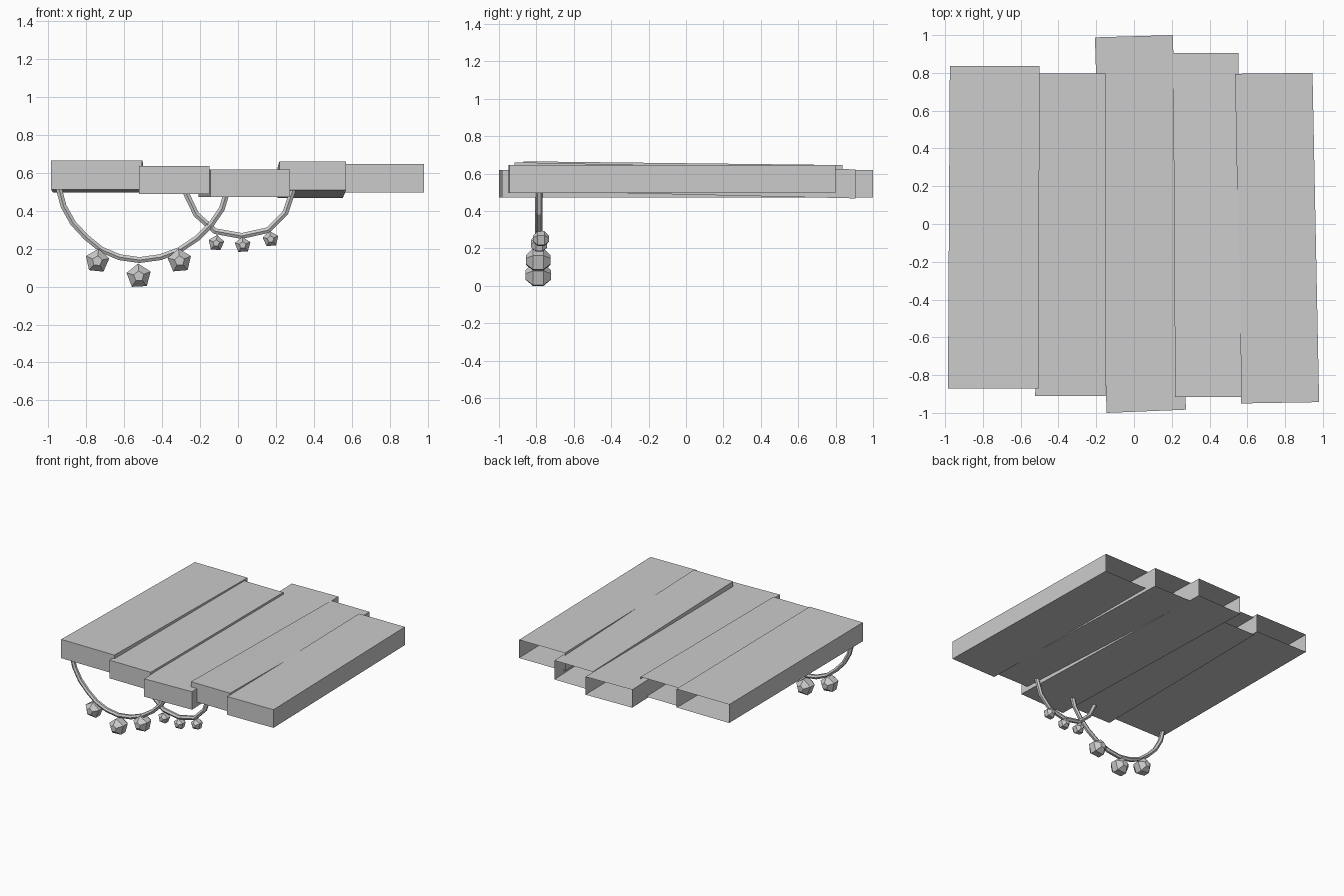
import bpy, bmesh, math
from mathutils import Vector

if "Cube" in bpy.data.objects:
    bpy.data.objects.remove(bpy.data.objects["Cube"])


def make_object(name, verts, faces):
    mesh = bpy.data.meshes.new(name)
    bm = bmesh.new()
    vs = [bm.verts.new(v) for v in verts]
    for f in faces:
        bm.faces.new([vs[i] for i in f])
    bm.normal_update()
    bm.to_mesh(mesh)
    bm.free()
    ob = bpy.data.objects.new(name, mesh)
    bpy.context.collection.objects.link(ob)
    return ob


def plank(name, front, back):
    """Box with an open rear end; each end is (x0, y0, x1, y1, z_bottom, z_top)."""
    verts = []
    for x0, y0, x1, y1, zb, zt in (front, back):
        verts += [(x0, y0, zb), (x1, y1, zb), (x1, y1, zt), (x0, y0, zt)]
    faces = [(0, 1, 2, 3), (4, 5, 1, 0), (5, 6, 2, 1), (6, 7, 3, 2), (7, 4, 0, 3)]
    return make_object(name, verts, faces)


def rope(name, path, y, radius, sides=6):
    """Open tube swept along a path of (x, z) points."""
    pts = [Vector((x, y, z)) for x, z in path]
    verts, faces = [], []
    for i, p in enumerate(pts):
        t = (pts[min(i + 1, len(pts) - 1)] - pts[max(i - 1, 0)]).normalized()
        side = Vector((0, 1, 0))
        up = side.cross(t)
        for k in range(sides):
            a = math.tau * k / sides
            verts.append(p + radius * (math.cos(a) * side + math.sin(a) * up))
    for i in range(len(pts) - 1):
        for k in range(sides):
            a, b = i * sides + k, i * sides + (k + 1) % sides
            faces.append((a, a + sides, b + sides, b))
    return make_object(name, verts, faces)


def bulb(name, x, y, z, r, turn):
    """Five-sided faceted ball with its axis along y and flat caps."""
    profile = [(-1.0, 0.42), (-0.42, 1.0), (0.42, 1.0), (1.0, 0.42)]
    verts, faces = [], []
    for d, s in profile:
        for k in range(5):
            a = math.radians(90 + turn) + math.tau * k / 5
            verts.append((x + r * s * math.cos(a), y + r * d, z + r * s * math.sin(a)))
    for i in range(3):
        for k in range(5):
            a, b = i * 5 + k, i * 5 + (k + 1) % 5
            faces.append((a, a + 5, b + 5, b))
    faces += [tuple(range(5)), tuple(range(19, 14, -1))]
    ob = make_object(name, verts, faces)
    bm = bmesh.new()
    bm.from_mesh(ob.data)
    bmesh.ops.recalc_face_normals(bm, faces=bm.faces)
    bm.to_mesh(ob.data)
    bm.free()
    return ob


# Five uneven roof planks, left to right
plank("plank_1", (-.985, -.87, -.505, -.87, .512, .665), (-.975, .837, -.50, .837, .495, .645))
plank("plank_2", (-.523, -.91, -.15, -.91, .487, .635), (-.505, .797, -.15, .797, .487, .635))
plank("plank_3", (-.145, -1.0, .275, -.983, .472, .618), (-.207, .988, .205, 1.0, .472, .618))
plank("plank_4", (.218, -.917, .57, -.917, .508, .66), (.207, .905, .552, .905, .467, .622))
plank("plank_5", (.567, -.95, .98, -.943, .497, .645), (.535, .795, .945, .80, .497, .645))

# Hanging ropes
rope("large_rope", [(-.945, .52), (-.92, .425), (-.87, .335), (-.80, .26), (-.72, .195),
                    (-.625, .155), (-.52, .14), (-.41, .155), (-.31, .192), (-.215, .255),
                    (-.14, .33), (-.085, .41), (-.06, .495)], -.79, .018)
rope("small_rope", [(-.275, .495), (-.22, .38), (-.12, .292), (.02, .267),
                    (.16, .298), (.25, .39), (.29, .51)], -.785, .018)

# Bulbs hanging under each rope
bulbs = [(-.742, -.79, .135, .065, -6), (-.523, -.79, .055, .067, 3), (-.308, -.79, .136, .065, 5),
         (-.115, -.785, .229, .043, -6), (.025, -.785, .219, .043, 3), (.172, -.775, .25, .043, 6)]
for i, b in enumerate(bulbs):
    bulb(f"bulb_{i + 1}", *b)
